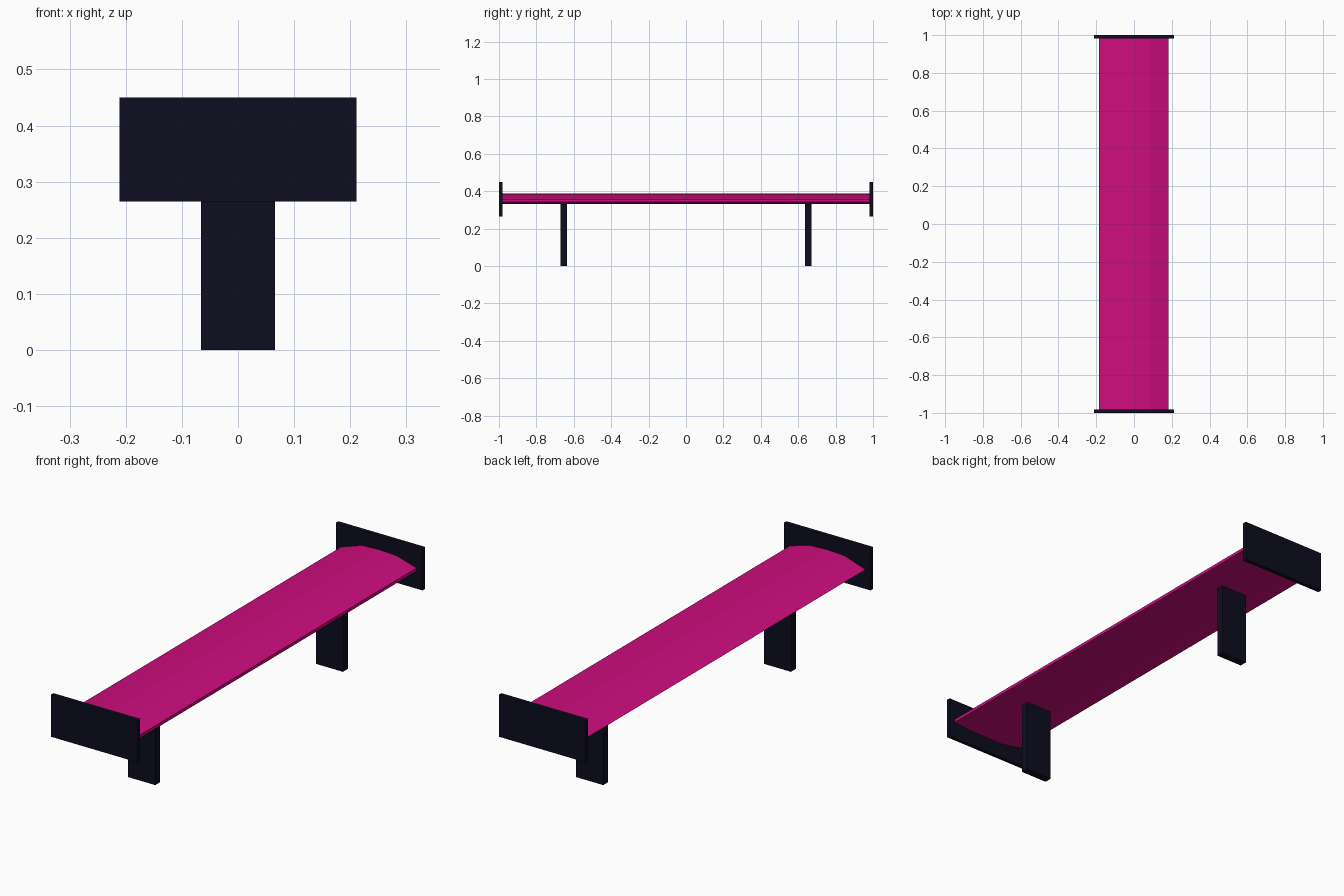
import bpy
import bmesh

if "Cube" in bpy.data.objects:
    bpy.data.objects.remove(bpy.data.objects["Cube"])


def make_material(name, rgb):
    mat = bpy.data.materials.new(name)
    mat.diffuse_color = (*rgb, 1.0)
    mat.use_nodes = True
    mat.node_tree.nodes["Principled BSDF"].inputs["Base Color"].default_value = mat.diffuse_color
    return mat


PINK = make_material("magenta pink", (0.62, 0.004, 0.21))
NAVY = make_material("dark navy", (0.004, 0.004, 0.014))


def add_object(name, bm, mat):
    bmesh.ops.recalc_face_normals(bm, faces=bm.faces)
    mesh = bpy.data.meshes.new(name)
    bm.to_mesh(mesh)
    bm.free()
    mesh.materials.append(mat)
    obj = bpy.data.objects.new(name, mesh)
    bpy.context.collection.objects.link(obj)
    return obj


def box(name, lo, hi, mat):
    bm = bmesh.new()
    bmesh.ops.create_cube(bm, size=1)
    for v in bm.verts:
        v.co = [(a + b) / 2 + c * (b - a) for a, b, c in zip(lo, hi, v.co)]
    return add_object(name, bm, mat)


# seat: shallow faceted cushion profile swept along y
profile = [(-0.186, 0.350), (-0.085, 0.384), (0.0, 0.388), (0.085, 0.384),
           (0.182, 0.356), (0.182, 0.342), (0.085, 0.332), (-0.085, 0.332)]
bm = bmesh.new()
end = bm.faces.new([bm.verts.new((x, -0.985, z)) for x, z in profile])
swept = bmesh.ops.extrude_face_region(bm, geom=[end], use_keep_orig=True)
for item in swept["geom"]:
    if isinstance(item, bmesh.types.BMVert):
        item.co.y = 0.985
add_object("seat", bm, PINK)

# end panels and legs, one of each at the front and back
for label, s in (("front", -1), ("back", 1)):
    y0, y1 = sorted((s * 0.982, s * 1.0))
    box(label + "_end_panel", (-0.211, y0, 0.265), (0.211, y1, 0.45), NAVY)
    y0, y1 = sorted((s * 0.636, s * 0.670))
    box(label + "_leg", (-0.066, y0, 0.0), (0.066, y1, 0.345), NAVY)
